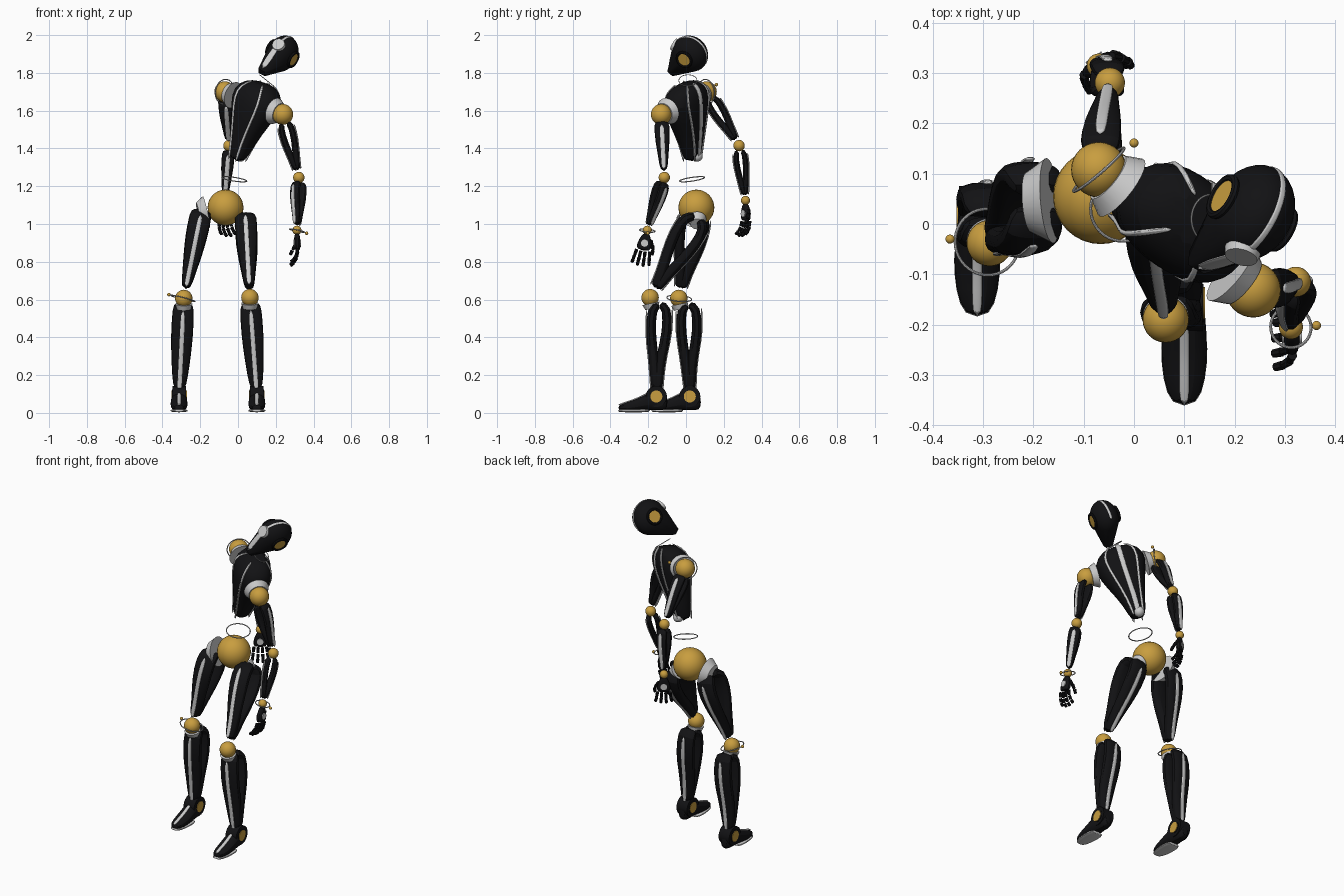
import bpy, bmesh, math
from mathutils import Vector as V

if "Cube" in bpy.data.objects:
    bpy.data.objects.remove(bpy.data.objects["Cube"])


def material(name, c):
    m = bpy.data.materials.new(name)
    m.diffuse_color = (*c, 1)
    m.use_nodes = True
    m.node_tree.nodes["Principled BSDF"].inputs["Base Color"].default_value = m.diffuse_color
    return m


BLACK = material("black", (0.006, 0.006, 0.007))
SILVER = material("silver", (0.55, 0.55, 0.55))
GOLD = material("gold", (0.58, 0.34, 0.05))
CHAMFER = [(1, .45), (.6, 1), (-.6, 1), (-1, .45), (-1, -.45), (-.6, -1), (.6, -1), (1, -.45)]


def add(name, bm, mat, sub=0):
    bmesh.ops.recalc_face_normals(bm, faces=bm.faces)
    me = bpy.data.meshes.new(name)
    bm.to_mesh(me)
    bm.free()
    ob = bpy.data.objects.new(name, me)
    bpy.context.collection.objects.link(ob)
    me.materials.append(mat)
    if sub:
        ob.modifiers.new("smooth", 'SUBSURF').levels = sub
        ob.modifiers["smooth"].render_levels = sub
    return ob


def loft(name, rings, mat, sub=1):
    bm = bmesh.new()
    rows = [[bm.verts.new(p) for p in r] for r in rings]
    n = len(rows[0])
    for a, b in zip(rows, rows[1:]):
        for i in range(n):
            bm.faces.new((a[i], a[(i + 1) % n], b[(i + 1) % n], b[i]))
    bm.faces.new(rows[0])
    bm.faces.new(rows[-1])
    return add(name, bm, mat, sub)


def band(name, pts, lat, ws, th, mat):
    rings = []
    for i, p in enumerate(pts):
        t = pts[min(i + 1, len(pts) - 1)] - pts[max(i - 1, 0)]
        n = t.cross(lat).normalized()
        rings.append([p + lat * ws[i] * x + n * th * y for x, y in CHAMFER])
    return loft(name, rings, mat)


def ball(name, c, r, mat=GOLD):
    bm = bmesh.new()
    bmesh.ops.create_uvsphere(bm, u_segments=32, v_segments=16, radius=r)
    bmesh.ops.translate(bm, verts=bm.verts, vec=V(c))
    return add(name, bm, mat)


def cyl(name, a, b, r1, r2, mat, seg=24):
    a, b = V(a), V(b)
    bm = bmesh.new()
    bmesh.ops.create_cone(bm, cap_ends=True, segments=seg, radius1=r1, radius2=r2, depth=(b - a).length)
    bmesh.ops.rotate(bm, verts=bm.verts, matrix=V((0, 0, 1)).rotation_difference(b - a).to_matrix())
    bmesh.ops.translate(bm, verts=bm.verts, vec=(a + b) / 2)
    return add(name, bm, mat)


def ring(name, c, r, normal, mat=SILVER, thick=.003):
    rot = V((0, 0, 1)).rotation_difference(V(normal)).to_euler()
    bpy.ops.mesh.primitive_torus_add(location=c, rotation=rot, major_radius=r, minor_radius=thick,
                                     major_segments=40, minor_segments=8)
    ob = bpy.context.object
    ob.name = name
    ob.data.materials.append(mat)


# Open wishbone limb: two wide bands joined at both ends, each with a silver centre stripe
def limb(name, a, b, fwd, front, back, th):
    a, b = V(a), V(b)
    axis = (b - a).normalized()
    lat = axis.cross(V(fwd)).normalized()
    f = lat.cross(axis)
    for side, prof, s in (("front", front, 1), ("back", back, -1)):
        pts = [a.lerp(b, t) + f * o for t, o, w in prof]
        band(f"{name}_{side}_panel", pts, lat, [w for t, o, w in prof], th, BLACK)
        band(f"{name}_{side}_stripe", [p + f * s * th * .95 for p in pts[1:]], lat,
             [.012] * (len(pts) - 1), .005, SILVER)


def mirror(prof):
    return [(t, -o, w) for t, o, w in prof]


# Legs
THIGH = [(0, .01, .05), (.04, .06, .06), (.25, .066, .06), (.5, .042, .048), (.72, .014, .034), (.89, .006, .026)]
SHIN_F = [(.08, -.045, .05), (.1, -.005, .058), (.36, .01, .06), (.58, .002, .053), (.8, .0, .042), (.95, .0, .03)]
SHIN_B = [(.08, -.045, .05), (.1, -.088, .055), (.36, -.08, .06), (.58, -.042, .053), (.8, -.018, .042),
          (.95, -.01, .03)]
FOOT = [(.06, .055, .03, .02), (.035, .062, .052, .035), (-.03, .066, .05, .043), (-.09, .046, .034, .047),
        (-.15, .034, .025, .043), (-.205, .026, .015, .026)]
for s, hip, knee, ankle in (("right", (-.195, .05, 1.06), (-.287, -.038, .606), (-.312, .02, .087)),
                            ("left", (.04, .06, 1.03), (.063, -.19, .61), (.1, -.157, .087))):
    ball(s + "_knee", knee, .046)
    limb(s + "_thigh", hip, knee, (0, -1, 0), THIGH, mirror(THIGH), .029)
    limb(s + "_shin", knee, ankle, (0, -1, 0), SHIN_F, SHIN_B, .027)
    k = V(knee)
    cyl(s + "_knee_cup", k + V((0, .01, -.058)), k + V((0, .004, -.03)), .036, .046, SILVER)
    c = V(ankle)
    rings = [[V((c.x + w * x, c.y + y, z + h * v)) for x, v in CHAMFER] for y, z, h, w in FOOT]
    loft(s + "_foot", rings, BLACK)
    rings = [[V((c.x + w * x * 1.02, c.y + y * 1.01, .012 + .009 * v)) for x, v in CHAMFER] for y, z, h, w in FOOT[2:]]
    loft(s + "_sole", rings, SILVER)
    band(s + "_foot_stripe", [V((c.x, c.y + y, z + h * .95)) for y, z, h, w in FOOT[2:]], V((1, 0, 0)),
         [.01] * 4, .005, SILVER)
    for n, r, w, m in (("ankle_housing", .056, .036, BLACK), ("ankle_rim", .038, .038, BLACK),
                       ("ankle_joint", .032, .041, GOLD)):
        cyl(f"{s}_{n}", c - V((w, 0, 0)), c + V((w, 0, 0)), r, r, m)

# Pelvis and hip cups
P = V((-.066, .055, 1.087))
ball("pelvis_ball", P, .095)
for s, c in (("right", V((-.185, .045, 1.06))), ("left", V((.025, .058, 1.015)))):
    d = (P - c).normalized()
    r = .085 if s == "right" else .05
    cyl(s + "_hip_cup", c - d * .025, c + d * .018, r * .7, r, SILVER, 32)
ring("waist_ring", (-.02, .032, 1.237), .067, (.15, -.15, 1), SILVER)
ring("neck_ring", (.152, .01, 1.76), .048, (.62, 0, .78), SILVER, .002)

# Torso: twisted tapering shell
L = V((.305, -.243, -.12)).normalized()
F = V((-.62, -.78, 0)).normalized()
SECTIONS = [(-.008, .034, 1.33, .045, .045), (.022, .03, 1.43, .062, .06), (.07, .012, 1.56, .115, .092),
            (.1, 0, 1.655, .155, .105), (.114, 0, 1.715, .13, .088), (.13, 0, 1.75, .065, .045)]


def shell(x, y, z, hl, hf, ang, k=1):
    c, s = math.cos(ang), math.sin(ang)
    sq = lambda q: math.copysign(abs(q) ** .85, q)
    return V((x, y, z)) + L * hl * sq(c) * k + F * hf * sq(s) * k


loft("torso", [[shell(*q, math.tau * i / 16) for i in range(16)] for q in SECTIONS], BLACK)
for i, deg in enumerate((60, 120, 270, 235, 305)):
    pts = [shell(*q, math.radians(deg), .975) for q in SECTIONS]
    band(f"torso_stripe_{i}", pts, L, [.014 if deg == 270 else .007] * len(pts), .005, SILVER)
ball("spine_end", shell(*SECTIONS[0], math.radians(270), .7) + V((0, 0, .03)), .03, SILVER)

# Arms
UPPER = [(.15, .01, .034), (.17, .028, .042), (.42, .029, .038), (.68, .012, .026), (.9, .004, .02)]
FORE = [(.11, .008, .026), (.13, .024, .035), (.4, .025, .034), (.68, .011, .024), (.92, .004, .018)]


def hand(s, wrist, D, S, N):
    wrist, D, S, N = (V(v) for v in (wrist, D, S, N))
    D.normalize()
    S.normalize()
    prof = [(.018, .016, .012), (.035, .026, .016), (.075, .04, .018), (.112, .04, .014)]
    loft(s + "_palm", [[wrist + D * t + S * w * x + N * h * y for x, y in CHAMFER] for t, w, h in prof], BLACK)
    q = wrist + D * .07
    cyl(s + "_palm_disc", q - N * .02, q + N * .02, .019, .019, SILVER)
    # segmented fingers that curl toward the palm side
    for f in range(4):
        o = (f - 1.5) / 1.5
        p = wrist + D * (.116 - .006 * abs(o)) + S * o * .035
        for j, ln in enumerate((.032, .026, .022)):
            a = math.radians(12 + 20 * j)
            q = p + ((D + S * o * .15) * math.cos(a) + N * math.sin(a)) * (ln * (1 - .12 * abs(o)))
            cyl(f"{s}_finger_{f}_{j}", p, q, .0095, .0085, BLACK, 8)
            p = p.lerp(q, 1.2)
    p = wrist + D * .05 + S * .03
    for j in range(3):
        q = p + D * .022 + S * (.012 - .006 * j) + N * .012
        cyl(f"{s}_thumb_{j}", p, q, .01, .008, BLACK, 8)
        p = p.lerp(q, 1.15)


ARMS = (("right", (-.07, .108, 1.70), (-.048, .281, 1.415), (-.07, .315, 1.125), (0, -1, 0), (0, -1, 0), -1),
        ("left", (.237, -.131, 1.58), (.322, -.115, 1.246), (.312, -.205, .967), (1, 0, 0), (.7, .7, 0), 1))
for s, sh, el, wr, uf, ff, sg in ARMS:
    ball(s + "_shoulder", sh, .055)
    ball(s + "_elbow", el, .03)
    ball(s + "_wrist", wr, .024)
    limb(s + "_upper_arm", sh, el, uf, UPPER, mirror(UPPER), .018)
    limb(s + "_forearm", el, wr, ff, FORE, mirror(FORE), .016)
    cyl(s + "_shoulder_cup", V(sh) - L * sg * .06, V(sh) - L * sg * .025, .072, .054, SILVER)
hand("right", ARMS[0][3], (0, .02, -1), (.8, .55, 0), (.55, -.8, 0))
hand("left", ARMS[1][3], (.03, -.2, -.98), (0, 1, -.2), (-1, 0, 0))

# Orbit rings with small beads
for n, c, r, nor, bead in (("knee", (-.292, -.036, .606), .066, (.25, .08, .97), (-.366, -.03, .626)),
                           ("wrist", (.312, -.205, .965), .041, (.2, .1, .97), (.363, -.202, .951)),
                           ("shoulder", (-.07, .108, 1.70), .066, (-.6, .7, .1), (0, .161, 1.738))):
    ring(n + "_orbit_ring", c, r, nor)
    ball(n + "_orbit_bead", bead, .009)

# Head: rounded skull drawn out to a narrow chin
H = V((.235, .022, 1.902))
X = V((.79, -.44, -.43)).normalized()
C = V((-.11, -.09, -.107))
E = X.cross(C).normalized()
if E.dot(V((-.02, -.07, .035))) < 0:
    E = -E
Cn = C.normalized()
bm = bmesh.new()
bmesh.ops.create_uvsphere(bm, u_segments=28, v_segments=14, radius=.1)
for v in bm.verts:
    v.co = H + v.co - X * v.co.dot(X) * .24
for sx in (-1, 1):
    for e in (-.006, .03):
        bm.verts.new(H + C + X * sx * .02 + E * e)
bmesh.ops.delete(bm, geom=bm.faces[:], context='FACES_ONLY')
hull = bmesh.ops.convex_hull(bm, input=bm.verts)
bmesh.ops.delete(bm, geom=[g for g in set(hull["geom_interior"] + hull["geom_unused"])
                           if isinstance(g, bmesh.types.BMVert)], context='VERTS')
add("head", bm, BLACK)
arc = [H + Cn * .1 * math.cos(a) + E * .1 * math.sin(a) for a in map(math.radians, range(60, 261, 20))]
band("head_stripe", [H + C + E * .03] + arc, X, [.018] * 2 + [.007] * 10, .004, SILVER)
d = Cn * math.cos(1.3) + E * math.sin(1.3)
cyl("forehead_disc", H + d * .085, H + d * .104, .037, .033, SILVER)
cyl("ear_discs", H - X * .077, H + X * .077, .034, .034, GOLD)
for sx in (-1, 1):
    ring(f"ear_rim_{sx}", H + X * sx * .074, .041, X, BLACK, .008)

bpy.ops.object.select_all(action='SELECT')
bpy.context.view_layer.objects.active = bpy.data.objects["head"]
bpy.ops.object.shade_smooth_by_angle(angle=math.radians(35))
